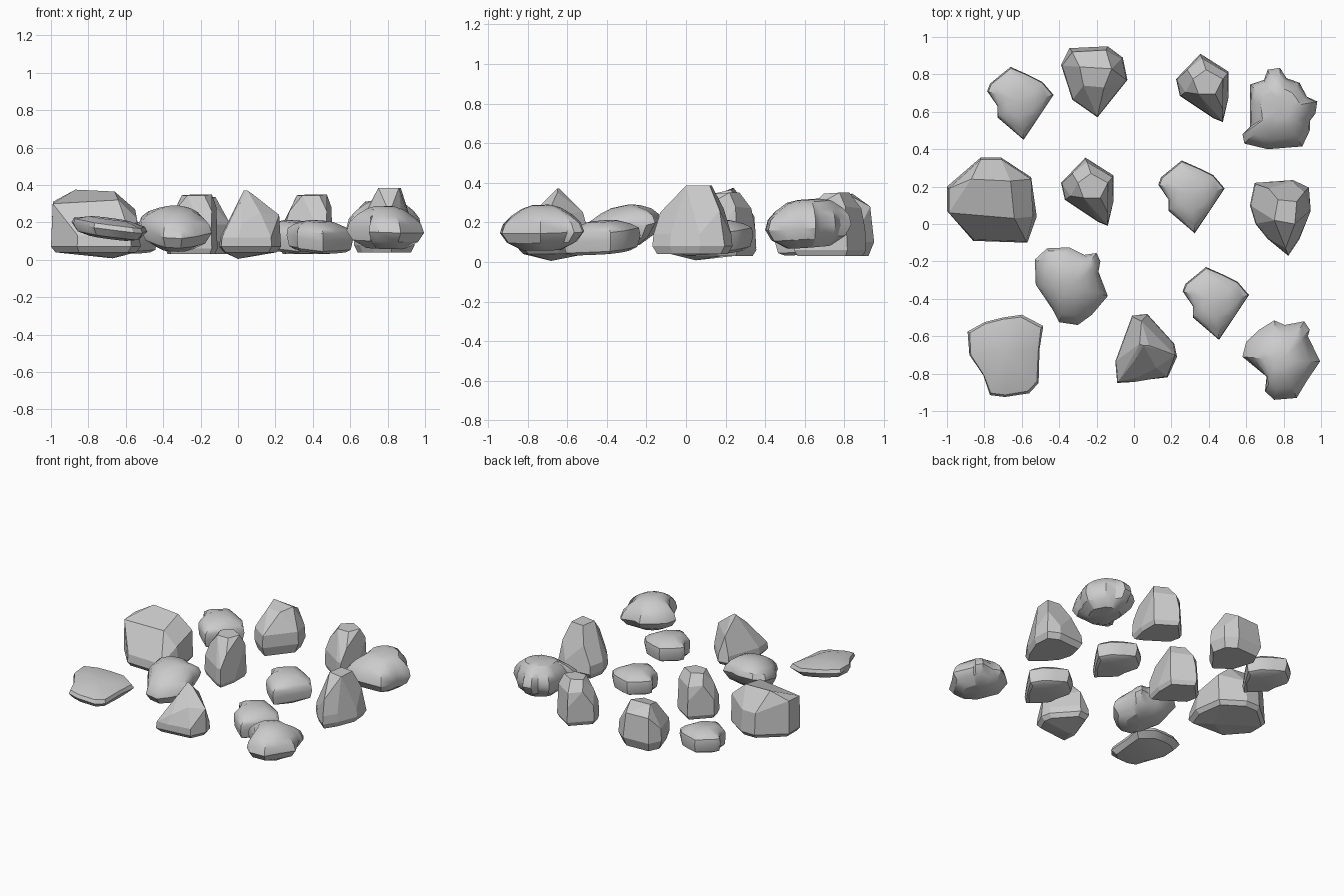
import bpy, bmesh, math
from mathutils import Vector


def finish(name, bm, angle):
    bmesh.ops.recalc_face_normals(bm, faces=bm.faces[:])
    me = bpy.data.meshes.new(name)
    bm.to_mesh(me)
    bm.free()
    ob = bpy.data.objects.new(name, me)
    bpy.context.collection.objects.link(ob)
    if angle:
        bpy.ops.object.select_all(action='DESELECT')
        ob.select_set(True)
        bpy.context.view_layer.objects.active = ob
        bpy.ops.object.shade_smooth_by_angle(angle=math.radians(angle))
    return ob


def center(pts):
    return ((min(p[0] for p in pts) + max(p[0] for p in pts)) / 2,
            (min(p[1] for p in pts) + max(p[1] for p in pts)) / 2)


# Faceted stone: convex hull of a widest outline (lower and upper height), a shrunken base and top corners
def hull_rock(name, outline, base, low, high, top, shrink=0.8, move=(0, 0)):
    bm = bmesh.new()
    cx, cy = center(outline)
    pts = [(cx + (x - cx) * shrink, cy + (y - cy) * shrink, base) for x, y in outline]
    pts += [(x, y, low) for x, y in outline]
    pts += [(cx + (x - cx) * .97, cy + (y - cy) * .97, high) for x, y in outline] + top
    for x, y, z in pts:
        bm.verts.new((x + move[0], y + move[1], z))
    bmesh.ops.convex_hull(bm, input=bm.verts[:])
    loose = [v for v in bm.verts if not v.link_faces]
    bmesh.ops.delete(bm, geom=loose, context='VERTS')
    bmesh.ops.dissolve_limit(bm, angle_limit=math.radians(10), verts=bm.verts[:], edges=bm.edges[:])
    return finish(name, bm, 0)


# Worn stone: uneven outline lofted through (scale, height) rings that get rounder inwards, optionally tilted
def worn_rock(name, outline, levels, tilt=(0, 0), move=(0, 0)):
    bm = bmesh.new()
    cx, cy = center(outline)
    mean = sum(math.hypot(x - cx, y - cy) for x, y in outline) / len(outline)
    rings = []
    for s, z in levels:
        ring = []
        blend = min(1, 1.8 * (1 - s))
        for x, y in outline:
            r = math.hypot(x - cx, y - cy)
            f = s * (1 + (mean / r - 1) * blend)
            dx, dy = (x - cx) * f, (y - cy) * f
            ring.append(bm.verts.new((cx + dx + move[0], cy + dy + move[1],
                                      z + dx * tilt[0] + dy * tilt[1])))
        rings.append(ring)
    n = len(outline)
    for a, b in zip(rings, rings[1:]):
        for i in range(n):
            bm.faces.new((a[i], a[(i + 1) % n], b[(i + 1) % n], b[i]))
    for ring in (rings[0], rings[-1]):
        mid = bm.verts.new(sum((v.co for v in ring), Vector()) / n)
        for i in range(n):
            bm.faces.new((ring[i], ring[(i + 1) % n], mid))
    return finish(name, bm, 32)


# Large block
hull_rock("large_boulder",
          [(-1, .2), (-.82, .355), (-.71, .355), (-.55, .25), (-.52, .04), (-.57, -.1), (-.86, -.09), (-1, .07)],
          .04, .07, .13,
          [(-.87, .24, .375), (-.66, .23, .365), (-.64, .03, .32), (-.99, .06, .3), (-.99, .19, .31),
           (-.82, .345, .23), (-.71, .345, .23), (-.55, .24, .27), (-.54, .04, .22), (-.67, .05, .008)], .9)

# Back wedge stone
hull_rock("wedge_stone",
          [(-.345, .94), (-.14, .95), (-.06, .89), (-.035, .77), (-.195, .57), (-.33, .665), (-.39, .85)],
          .03, .1, .19,
          [(-.27, .74, .32), (-.16, .73, .32), (-.12, .83, .335), (-.29, .84, .345),
           (-.15, .93, .28), (-.33, .92, .28)], .85)

# Two matching upright stones
for i, move in enumerate([(0, 0), (.615, .555)]):
    hull_rock("upright_stone_%d" % (i + 1),
              [(-.39, .22), (-.26, .355), (-.11, .26), (-.11, .12), (-.14, -.01), (-.19, .01), (-.37, .13)],
              .03, .06, .17,
              [(-.3, .22, .345), (-.23, .27, .35), (-.14, .22, .35), (-.18, .14, .345), (-.27, .14, .345),
               (-.33, .27, .28), (-.25, .33, .27), (-.115, .25, .28), (-.14, .06, .26), (-.34, .15, .26)],
              .9, move)

# Tall stone on the right
hull_rock("tall_stone",
          [(.62, .1), (.645, .22), (.85, .235), (.935, .195), (.945, .07), (.885, -.08), (.825, -.17),
           (.715, -.08), (.65, 0)],
          .04, .08, .14,
          [(.75, .02, .385), (.86, 0, .385), (.87, .12, .385), (.77, .13, .385), (.81, -.13, .25),
           (.72, .19, .27), (.91, .17, .26)], .88)

# Peaked stone at the front
hull_rock("peaked_stone",
          [(-.01, -.49), (.07, -.48), (.215, -.64), (.23, -.71), (.18, -.82), (0, -.85), (-.09, -.85), (-.1, -.735)],
          .04, .07, .12,
          [(.03, -.64, .37), (.05, -.65, .37), (.08, -.65, .35), (.155, -.69, .29), (.01, -.72, .3),
           (.12, -.77, .25), (.22, -.7, .24), (-.03, -.68, .24), (.04, -.52, .25), (.02, -.82, .19),
           (.0, -.68, .005)], .85)

# Three matching low flat stones
flat = [(-.66, .84), (-.57, .8), (-.49, .76), (-.43, .69), (-.51, .57), (-.59, .45), (-.66, .51), (-.73, .57),
        (-.73, .63), (-.785, .71), (-.77, .75)]
for i, move in enumerate([(0, 0), (.915, -.5), (1.045, -1.07)]):
    worn_rock("flat_stone_%d" % (i + 1), flat,
              [(.8, .045), (.94, .06), (1, .115), (.97, .155), (.8, .18), (.45, .205)],
              (-.06, .08), move)

# Lumpy weathered stones
worn_rock("lumpy_stone_back",
          [(.62, .745), (.695, .77), (.715, .825), (.78, .835), (.815, .78), (.885, .755), (.925, .68),
           (.98, .655), (.97, .59), (.94, .55), (.94, .5), (.9, .415), (.715, .4), (.59, .43),
           (.58, .48), (.62, .52), (.62, .66)],
          [(.55, .075), (.88, .12), (1, .175), (.95, .225), (.8, .265), (.55, .305), (.3, .315)], (-.03, .07))
worn_rock("lumpy_stone_front",
          [(.58, -.71), (.6, -.63), (.67, -.565), (.75, -.515), (.805, -.54), (.91, -.52), (.94, -.565),
           (.93, -.6), (.995, -.735), (.93, -.83), (.87, -.93), (.75, -.94), (.7, -.895), (.71, -.815)],
          [(.5, .06), (.85, .1), (1, .15), (.93, .195), (.75, .235), (.5, .27), (.25, .287)], (-.03, .02))
worn_rock("lumpy_stone_middle",
          [(-.53, -.19), (-.465, -.13), (-.345, -.125), (-.265, -.165), (-.2, -.155), (-.18, -.2), (-.19, -.255),
           (-.14, -.385), (-.225, -.485), (-.3, -.54), (-.4, -.525), (-.42, -.485), (-.44, -.45), (-.525, -.325)],
          [(.5, .065), (.82, .1), (1, .16), (.94, .2), (.78, .235), (.5, .265), (.25, .28)], (-.02, .22))

# Thin slab at the front left
worn_rock("thin_slab",
          [(-.89, -.575), (-.8, -.525), (-.7, -.5), (-.6, -.485), (-.485, -.545), (-.505, -.67), (-.51, -.85),
           (-.56, -.905), (-.69, -.925), (-.77, -.915), (-.805, -.81), (-.88, -.7)],
          [(.5, .115), (.85, .13), (1, .17), (.95, .195), (.5, .22)], (-.13, .04))
